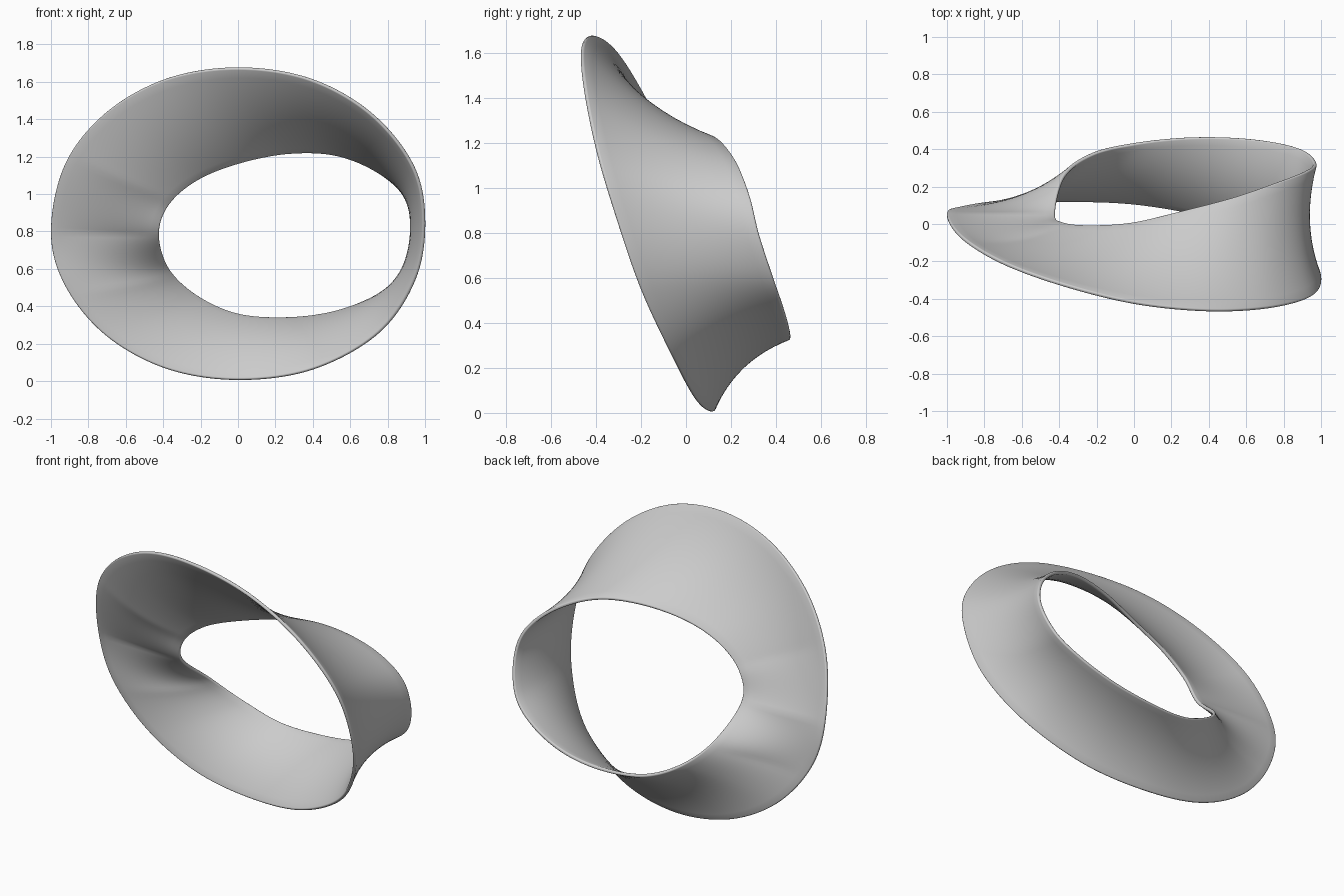
import bpy, bmesh
from mathutils import Vector

if "Cube" in bpy.data.objects:
    bpy.data.objects.remove(bpy.data.objects["Cube"])

# Rim control points, clockwise from the left end as seen from the front
OUTER = [(-1, .05, .80), (-.924, -.07, 1.16), (-.707, -.205, 1.434), (-.383, -.325, 1.616),
         (0, -.422, 1.675), (.383, -.463, 1.616), (.707, -.45, 1.434), (.93, -.395, 1.16),
         (.994, -.31, .87), (.945, -.2, .55), (.75, -.065, .26), (.4, .04, .065),
         (0, .11, .008), (-.383, .125, .067), (-.707, .115, .245), (-.924, .085, .51)]
INNER = [(-.423, .05, .785), (-.37, 0, .945), (-.22, -.012, 1.075), (0, .005, 1.165),
         (.27, .07, 1.22), (.53, .14, 1.21), (.76, .22, 1.115), (.92, .282, .965),
         (.968, .325, .79), (.91, .39, .59), (.755, .435, .46), (.53, .46, .37),
         (.27, .46, .335), (0, .43, .355), (-.22, .375, .455), (-.37, .26, .6)]
STEPS, ROWS, BULGE = 12, 12, .05


def closed_spline(points):
    """Smooth closed curve through the points."""
    p = [Vector(q) for q in points]
    n = len(p)
    out = []
    for i in range(n):
        a, b, c, d = (p[(i + k) % n] for k in (-1, 0, 1, 2))
        for s in range(STEPS):
            t = s / STEPS
            out.append(0.5 * (2 * b + (c - a) * t + (2 * a - 5 * b + 4 * c - d) * t ** 2
                              + (3 * b - a - 3 * c + d) * t ** 3))
    return out


# Saddle-shaped band between the rims: its middle is drawn in towards the hole
outer, inner = closed_spline(OUTER), closed_spline(INNER)
n = len(outer)
bm = bmesh.new()
rings = []
for k in range(n):
    o, i = outer[k], inner[k]
    fade = min(1, min(k, n - k) / (STEPS * 1.2))      # flat at the left crease
    ring = []
    for r in range(ROWS + 1):
        f = r / ROWS
        tangent = (outer[(k + 1) % n] - outer[k - 1]).lerp(inner[(k + 1) % n] - inner[k - 1], f)
        normal = (i - o).cross(tangent).normalized()
        ring.append(bm.verts.new(o.lerp(i, f) + normal * BULGE * fade * 4 * f * (1 - f)))
    rings.append(ring)
for k, ring in enumerate(rings):
    nxt = rings[(k + 1) % n]
    for r in range(ROWS):
        bm.faces.new((ring[r], nxt[r], nxt[r + 1], ring[r + 1]))
mesh = bpy.data.meshes.new("twisted_band")
bm.to_mesh(mesh)
bm.free()
band = bpy.data.objects.new("twisted_band", mesh)
bpy.context.collection.objects.link(band)

# Thin wall with softened rims
solid = band.modifiers.new("thickness", 'SOLIDIFY')
solid.thickness = .02
solid.offset = 0
bevel = band.modifiers.new("soft_rims", 'BEVEL')
bevel.width = .008
bevel.segments = 3
bevel.limit_method = 'ANGLE'
bevel.angle_limit = 1.0

bpy.context.view_layer.objects.active = band
band.select_set(True)
bpy.ops.object.shade_smooth()
